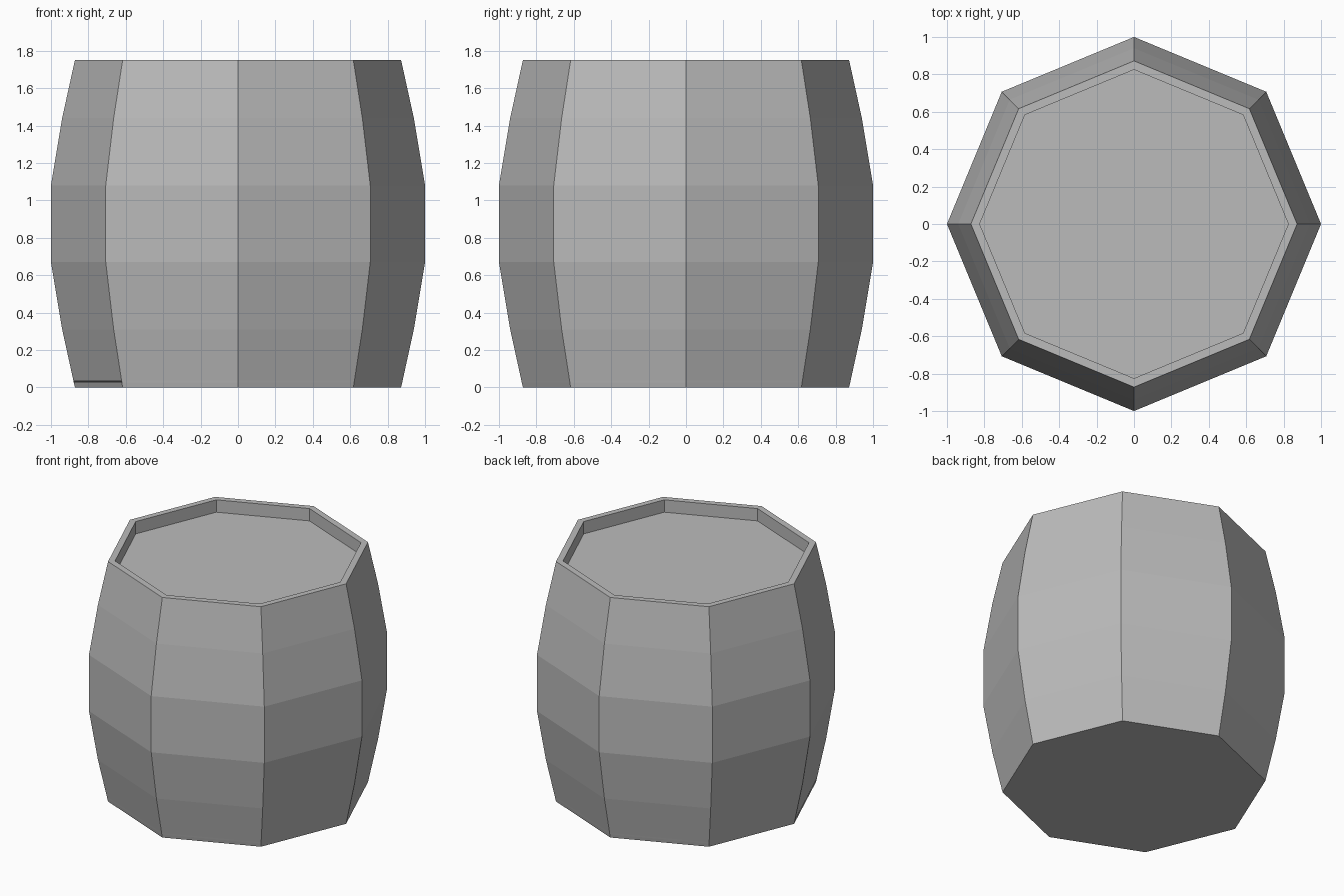
import bpy
import bmesh
from math import cos, sin, tau

default = bpy.data.objects.get("Cube")
if default:
    bpy.data.objects.remove(default, do_unlink=True)


def make_material(name, value):
    mat = bpy.data.materials.new(name)
    mat.use_nodes = True
    colour = (value, value, value, 1)
    mat.diffuse_color = colour
    mat.node_tree.nodes["Principled BSDF"].inputs["Base Color"].default_value = colour
    return mat


SIDES = 8
SLIT = (0.026, 0.036)

# Outline from base centre to recessed lid: (radius, height)
profile = [(0.835, 0.0), (0.872, 0.0), (0.878, SLIT[0]), (0.88, SLIT[1]),
           (0.94, 0.31), (1.0, 0.67), (1.0, 1.08), (0.94, 1.44),
           (0.872, 1.75), (0.825, 1.75), (0.825, 1.66)]

bm = bmesh.new()
rings = [[bm.verts.new((r * cos(tau * i / SIDES), r * sin(tau * i / SIDES), z))
          for i in range(SIDES)] for r, z in profile]

# Staves and rims
for low, high in zip(rings, rings[1:]):
    for i in range(SIDES):
        j = (i + 1) % SIDES
        bm.faces.new((low[i], low[j], high[j], high[i]))

# Base and lid
bm.faces.new(rings[0][::-1])
bm.faces.new(rings[-1])

# Narrow dark slit low on one stave
for face in bm.faces:
    c = face.calc_center_median()
    if SLIT[0] < c.z < SLIT[1] and c.x < -0.6 and -0.5 < c.y < 0:
        face.material_index = 1

mesh = bpy.data.meshes.new("barrel")
bm.to_mesh(mesh)
bm.free()
mesh.materials.append(make_material("barrel grey", 0.5))
mesh.materials.append(make_material("slit dark grey", 0.05))
barrel = bpy.data.objects.new("barrel", mesh)
bpy.context.collection.objects.link(barrel)
